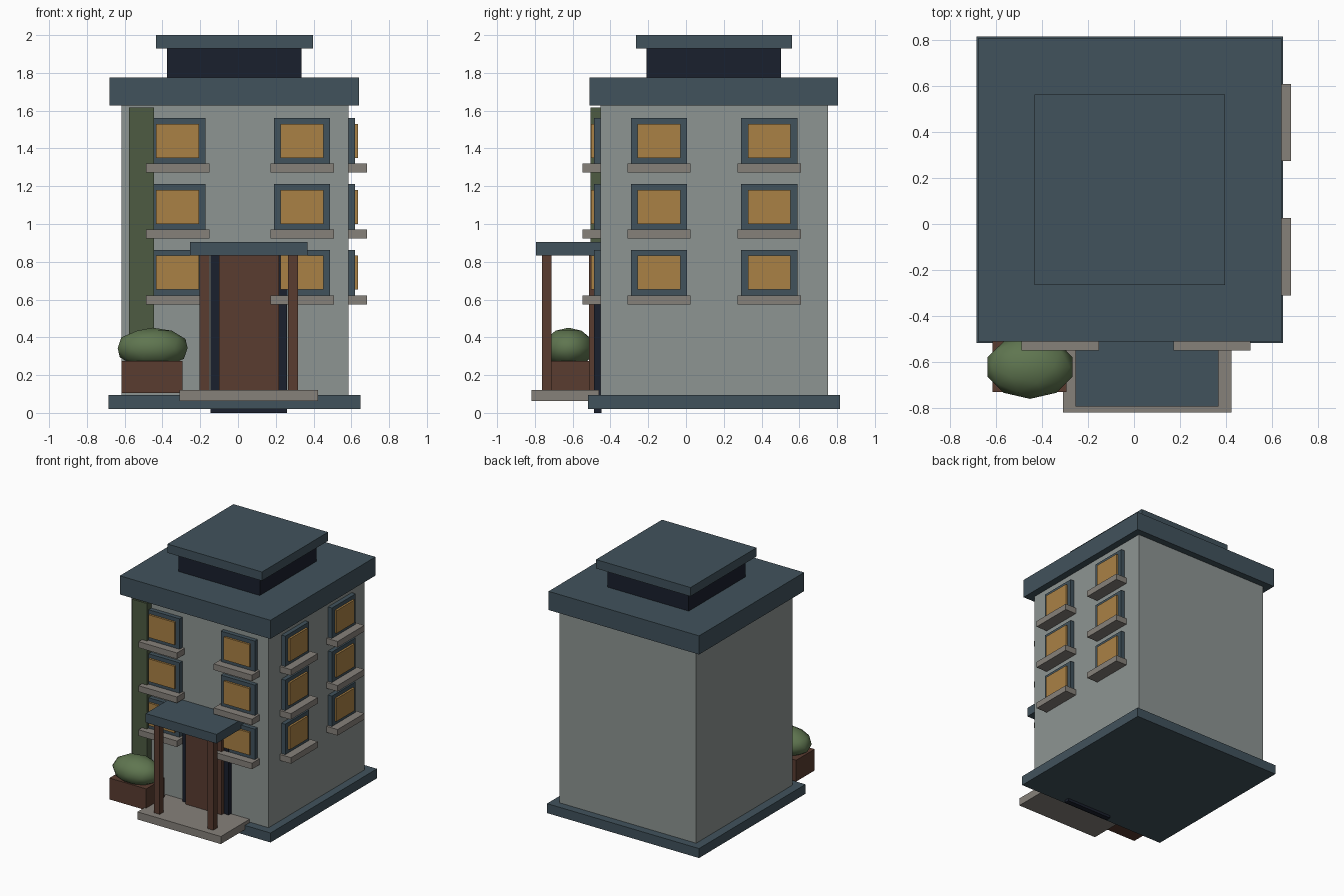
import bpy, bmesh
from mathutils import Vector

if "Cube" in bpy.data.objects:
    bpy.data.objects.remove(bpy.data.objects["Cube"])


def material(name, rgb):
    m = bpy.data.materials.new(name)
    m.diffuse_color = (*rgb, 1)
    m.use_nodes = True
    m.node_tree.nodes["Principled BSDF"].inputs["Base Color"].default_value = m.diffuse_color
    return m


WALL = material("wall_grey", (0.27, 0.30, 0.29))
SLATE = material("slate", (0.053, 0.085, 0.107))
DARK = material("dark", (0.010, 0.014, 0.026))
GLOW = material("lit_window", (0.40, 0.22, 0.06))
WOOD = material("brown_wood", (0.10, 0.045, 0.030))
STONE = material("stone", (0.24, 0.22, 0.195))
VINE = material("vine_green", (0.075, 0.105, 0.055))
LEAF = material("leaf_green", (0.115, 0.18, 0.08))


def finish(name, bm, mat):
    me = bpy.data.meshes.new(name)
    bm.to_mesh(me)
    bm.free()
    me.materials.append(mat)
    ob = bpy.data.objects.new(name, me)
    bpy.context.collection.objects.link(ob)
    return ob


def box(name, x, y, z, mat):
    """Box from (min, max) pairs."""
    bm = bmesh.new()
    bmesh.ops.create_cube(bm, size=1)
    for v in bm.verts:
        v.co = Vector([r[0] + (c + 0.5) * (r[1] - r[0]) for c, r in zip(v.co, (x, y, z))])
    return finish(name, bm, mat)


# Main block, base and stepped roof
FRONT, SIDE = -0.452, 0.585
box("base_plinth", (-0.685, 0.648), (-0.518, 0.815), (0.02, 0.095), SLATE)
box("walls", (-0.616, SIDE), (FRONT, 0.752), (0.09, 1.64), WALL)
box("roof_slab", (-0.679, 0.641), (-0.510, 0.806), (1.628, 1.776), SLATE)
box("rooftop_room", (-0.377, 0.337), (-0.208, 0.504), (1.77, 1.935), DARK)
box("rooftop_cap", (-0.433, 0.396), (-0.265, 0.562), (1.93, 2.0), SLATE)

# Windows: (part, half width, bottom, top, protrusion from wall, material)
PARTS = [
    ("frame", 0.149, -0.121, 0.121, 0.034, SLATE),
    ("pane", 0.113, -0.090, 0.090, 0.050, GLOW),
    ("sill", 0.168, -0.168, -0.120, 0.097, STONE),
]
for floor in range(3):
    zc = 0.742 + 0.349 * floor
    for i in range(2):
        for part, w, lo, hi, d, mat in PARTS:
            z = (zc + lo, zc + hi)
            xc, yc = (-0.320, 0.339)[i], (-0.143, 0.441)[i]
            tag = f"{part}_{floor + 1}_{i + 1}"
            box("front_window_" + tag, (xc - w, xc + w), (FRONT - d, FRONT + 0.005), z, mat)
            box("side_window_" + tag, (SIDE - 0.005, SIDE + d), (yc - w, yc + w), z, mat)

# Entrance: door, surround, canopy on posts, step
box("door_surround", (-0.145, 0.260), (-0.488, -0.447), (0.0, 0.86), DARK)
box("door", (-0.101, 0.217), (-0.514, -0.47), (0.11, 0.84), WOOD)
box("entrance_canopy", (-0.255, 0.367), (-0.793, -0.445), (0.834, 0.906), SLATE)
for n, xc in (("left", -0.178), ("right", 0.292)):
    box(n + "_post", (xc - 0.026, xc + 0.026), (-0.763, -0.713), (0.115, 0.84), WOOD)
box("entrance_step", (-0.309, 0.423), (-0.819, -0.46), (0.062, 0.122), STONE)

# Greenery: climbing vine and planter with a bush
box("climbing_vine", (-0.577, -0.444), (-0.506, -0.447), (0.11, 1.617), VINE)
box("planter", (-0.616, -0.293), (-0.731, -0.50), (0.105, 0.274), WOOD)

bm = bmesh.new()
bmesh.ops.create_icosphere(bm, subdivisions=2, radius=1)
ext = [max(v.co[k] for v in bm.verts) for k in range(3)]
for v in bm.verts:
    v.co = Vector((-0.452 + v.co.x / ext[0] * 0.185,
                   -0.622 + v.co.y / ext[1] * 0.138,
                   0.343 + v.co.z / ext[2] * 0.108))
for f in bm.faces:
    f.smooth = True
finish("bush", bm, LEAF)
